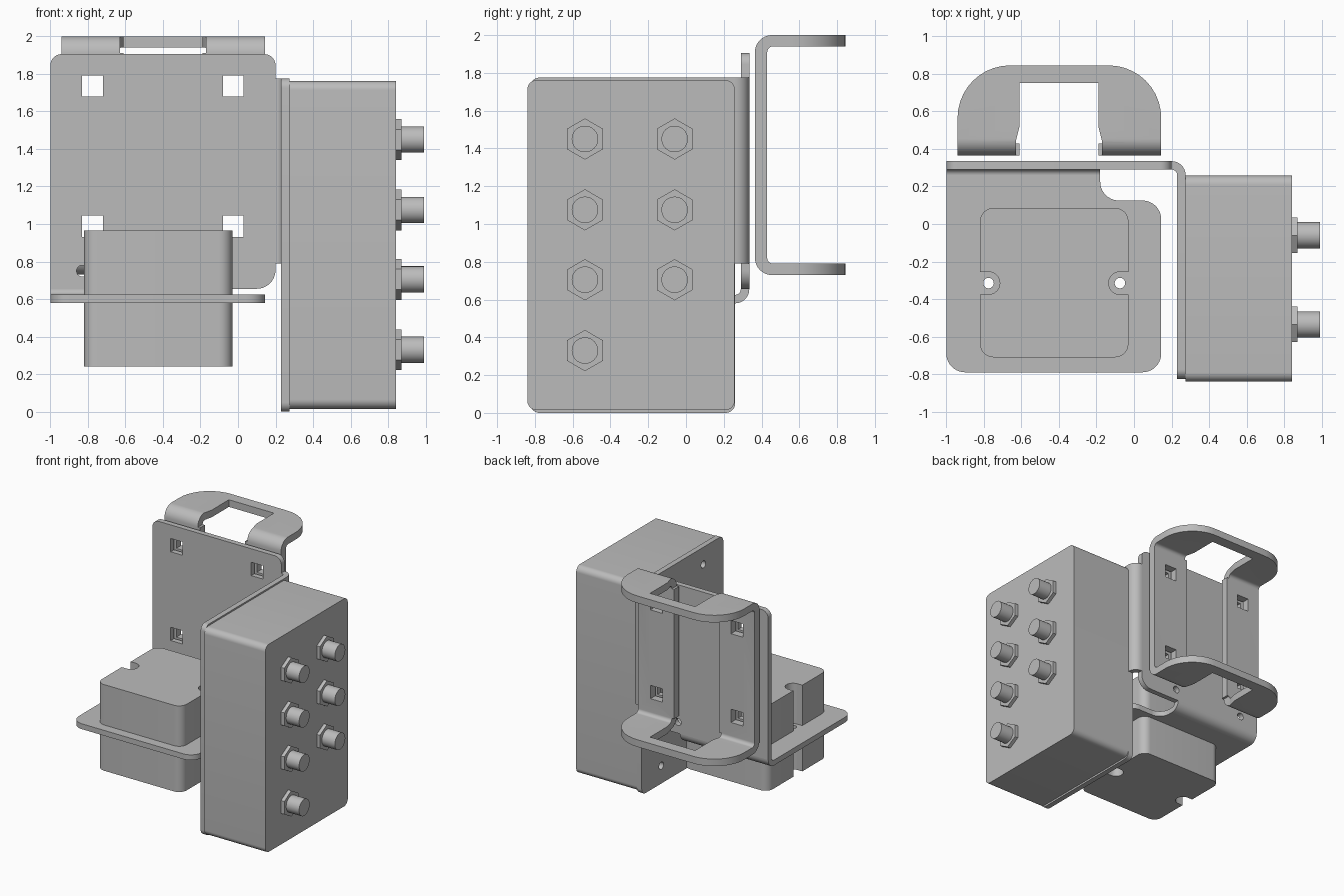
import bpy, bmesh, math
from mathutils import Vector

cube = bpy.data.objects.get("Cube")
if cube:
    bpy.data.objects.remove(cube, do_unlink=True)

grey = bpy.data.materials.new("plain_grey")
grey.use_nodes = True
COLOUR = (0.5, 0.5, 0.5, 1)
grey.diffuse_color = COLOUR
for node in grey.node_tree.nodes:
    if node.type == 'BSDF_PRINCIPLED':
        node.inputs["Base Color"].default_value = COLOUR


def fillet(corners, steps=10):
    """Outline from (a, b[, radius]) corners, with rounded corners."""
    out = []
    n = len(corners)
    for i, c in enumerate(corners):
        p = Vector(c[:2])
        r = c[2] if len(c) > 2 else 0
        if r == 0:
            out.append(p)
            continue
        u = (Vector(corners[i - 1][:2]) - p).normalized()
        v = (Vector(corners[(i + 1) % n][:2]) - p).normalized()
        half = u.angle(v) / 2
        centre = p + (u + v).normalized() * (r / math.sin(half))
        t = r / math.tan(half)
        a, b = p + u * t - centre, p + v * t - centre
        sweep = a.angle(b)
        for k in range(steps + 1):
            f = k / steps
            out.append(centre + (a * math.sin((1 - f) * sweep) + b * math.sin(f * sweep)) / math.sin(sweep))
    return out


def rect(a0, a1, b0, b1, r=0):
    return [(a0, b0, r), (a1, b0, r), (a1, b1, r), (a0, b1, r)]


def circle(a, b, r, sides=24, turn=0):
    return [(a + r * math.cos(turn + math.tau * k / sides),
             b + r * math.sin(turn + math.tau * k / sides)) for k in range(sides)]


def prism(name, corners, axis, lo, hi):
    """Extrude an outline along an axis; the outline uses the other two axes in order."""
    def place(p, d):
        return {'x': (d, p[0], p[1]), 'y': (p[0], d, p[1]), 'z': (p[0], p[1], d)}[axis]
    bm = bmesh.new()
    pts = fillet(corners)
    base = bm.faces.new([bm.verts.new(place(p, lo)) for p in pts])
    top = bmesh.ops.extrude_face_region(bm, geom=[base])["geom"]
    shift = Vector(place((0, 0), hi - lo))
    bmesh.ops.translate(bm, vec=shift, verts=[g for g in top if isinstance(g, bmesh.types.BMVert)])
    bmesh.ops.recalc_face_normals(bm, faces=bm.faces)
    mesh = bpy.data.meshes.new(name)
    bm.to_mesh(mesh)
    bm.free()
    mesh.materials.append(grey)
    obj = bpy.data.objects.new(name, mesh)
    bpy.context.collection.objects.link(obj)
    return obj


def carve(obj, corners, axis, lo, hi, operation='DIFFERENCE'):
    cutter = prism("cutter", corners, axis, lo, hi)
    mod = obj.modifiers.new("cut", 'BOOLEAN')
    mod.operation, mod.object, mod.solver = operation, cutter, 'EXACT'
    bpy.context.view_layer.update()
    graph = bpy.context.evaluated_depsgraph_get()
    mesh = bpy.data.meshes.new_from_object(obj.evaluated_get(graph))
    obj.modifiers.clear()
    obj.data = mesh
    bpy.data.objects.remove(cutter, do_unlink=True)


def bend(name, a, b, sa, sb, axis, lo, hi):
    """Quarter-round sheet bend about the centre (a, b)."""
    def arc(r):
        return [(a + sa * r * math.cos(k * math.pi / 20), b + sb * r * math.sin(k * math.pi / 20))
                for k in range(11)]
    return prism(name, arc(0.075) + arc(0.03)[::-1], axis, lo, hi)


before = set(bpy.data.objects)

# Folded bracket: upright plate, shelf, side flange and their bends
plate = prism("back_plate", [(-1, 0.655), (0.2, 0.655, 0.1), (0.2, 1.905, 0.06), (-1, 1.905, 0.06)],
              'y', 0.29, 0.335)
shelf = prism("shelf", [(-1, -0.79, 0.1), (0.145, -0.79, 0.1), (0.145, 0.125, 0.1),
                        (-0.18, 0.125, 0.1), (-0.18, 0.26), (-1, 0.26)], 'z', 0.58, 0.625)
flange = prism("side_flange", [(-0.825, 0, 0.05), (0.26, 0, 0.05), (0.26, 1.775), (-0.825, 1.775, 0.05)],
               'x', 0.23, 0.275)
bend("shelf_bend", 0.26, 0.655, 1, -1, 'x', -1, -0.18)
bend("side_bend", 0.2, 0.26, 1, 1, 'z', 0.79, 1.775)

# Pole clamp: channel with rounded flanges and an open middle
clamp = prism("pole_clamp", [(0.845, 2), (0.365, 2, 0.09), (0.365, 0.73, 0.09), (0.845, 0.73),
                             (0.845, 0.79), (0.43, 0.79, 0.03), (0.43, 1.94, 0.03), (0.845, 1.94)],
              'x', -0.94, 0.145)
carve(clamp, [(-0.94, 0.3), (0.145, 0.3), (0.145, 0.845, 0.28), (-0.94, 0.845, 0.28)],
      'z', 0.5, 2.2, 'INTERSECT')
carve(clamp, rect(-0.61, -0.19, 0.2, 0.75), 'z', 0.5, 2.2)
for lo, hi in ((0.6, 0.82), (1.91, 2.1)):
    carve(clamp, [(-0.63, 0.25), (-0.17, 0.25), (-0.17, 0.44), (-0.19, 0.52),
                  (-0.61, 0.52), (-0.63, 0.44)], 'z', lo, hi)

# Square bolt holes through plate and clamp
for x in (-0.775, -0.025):
    for z in (0.988, 1.735):
        for obj in (plate, clamp):
            carve(obj, rect(x - 0.055, x + 0.055, z - 0.056, z + 0.056), 'y', 0.2, 0.6)

# Round holes low in the plate
for x in (-0.83, -0.16):
    carve(plate, circle(x, 0.75, 0.03), 'y', 0.2, 0.5)

# Screw holes in the side flange
for y in (-0.56, 0):
    for z in (0.15, 1.63):
        carve(flange, circle(y, z, 0.03), 'x', 0.1, 0.4)

# Block through the shelf, with a screw slot on each side
block = prism("shelf_block", rect(-0.82, -0.03, -0.71, 0.085, 0.07), 'z', 0.24, 0.965)
for hole, outer, tip in ((-0.775, -0.95, -0.715), (-0.075, 0.1, -0.135)):
    carve(block, [(outer, -0.375), (tip, -0.375, 0.0599), (tip, -0.255, 0.0599), (outer, -0.255)],
          'z', 0.1, 1.1)
    carve(shelf, circle(hole, -0.315, 0.028), 'z', 0.5, 0.7)

# Connector box on the side flange
prism("connector_box", rect(-0.84, 0.258, 0.015, 1.762, 0.05), 'x', 0.275, 0.842)

# Connectors: hexagon nut and round barrel
for y, heights in ((-0.535, (0.33, 0.705, 1.075, 1.45)), (-0.06, (0.705, 1.075, 1.45))):
    for z in heights:
        prism("connector_nut", circle(y, z, 0.109, 6, math.pi / 6), 'x', 0.842, 0.872)
        prism("connector_barrel", circle(y, z, 0.07, 32), 'x', 0.872, 0.992)

# Smooth the rounded sides and keep the edges sharp
parts = [o for o in bpy.data.objects if o not in before]
bpy.ops.object.select_all(action='DESELECT')
for obj in parts:
    obj.select_set(True)
bpy.context.view_layer.objects.active = parts[0]
bpy.ops.object.shade_smooth_by_angle(angle=math.radians(30))
